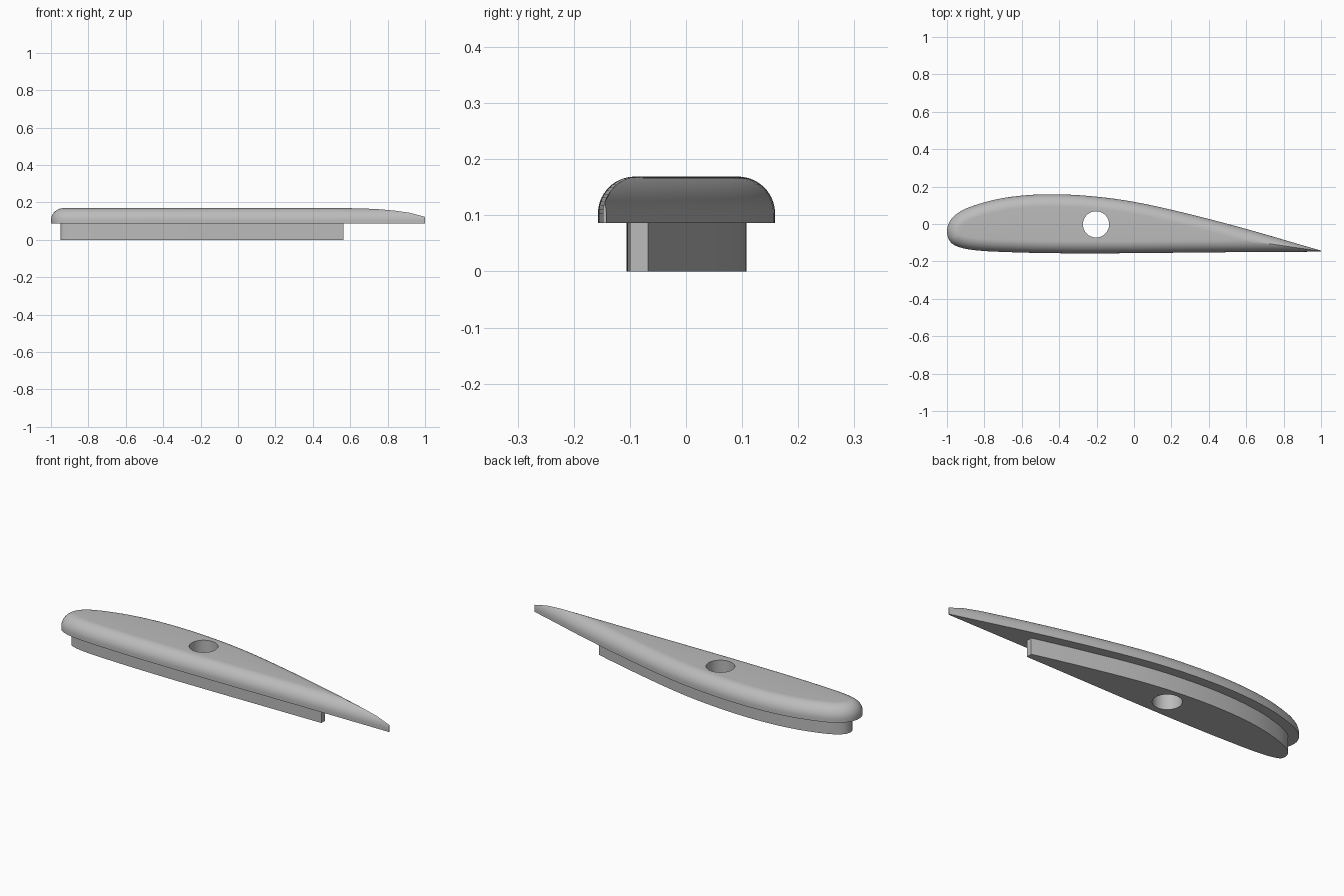
import bpy, bmesh, math
from mathutils import Vector

old = bpy.data.objects.get("Cube")
if old:
    bpy.data.objects.remove(old, do_unlink=True)

grey = bpy.data.materials.new("plain_grey")
grey.use_nodes = True
grey.diffuse_color = (0.5, 0.5, 0.5, 1)
grey.node_tree.nodes["Principled BSDF"].inputs["Base Color"].default_value = (0.5, 0.5, 0.5, 1)

# Wing-section heights, evenly spaced in s; x = 2*s*s - 1, nose at s = 0
LOWER = [-.148, -.15, -.153, -.156, -.157, -.155, -.15, -.143, -.128, -.098]
UPPER = [-.04, .022, .072, .11, .142, .158, .153, .122, .057, -.032, -.142]
KNOTS = LOWER + UPPER
KNOTS = [2 * KNOTS[0] - KNOTS[1]] + KNOTS + [2 * KNOTS[-1] - KNOTS[-2]]
SIDE = 48            # stations on each side of the nose
BASE = 0.0865        # height of the step between plug and cap
TOP = 0.169
FILLET = 0.066


def section(s):
    """Point on the wing outline; negative s is the flat side."""
    u = (s + 1) * 10
    k = min(int(u), 19)
    t = u - k
    a, b, c, d = KNOTS[k:k + 4]
    y = b + t * (c - a + t * (2 * a - 5 * b + 4 * c - d + t * (3 * (b - c) + d - a))) / 2
    return Vector((2 * s * s - 1, y))


def outline(end_x):
    """Outline points, inward directions and half widths up to end_x."""
    s_end = math.sqrt((end_x + 1) / 2)
    pts = [section(s_end * j / SIDE) for j in range(-SIDE, SIDE + 1)]
    last = len(pts) - 1
    rows = []
    for i, p in enumerate(pts):
        t = pts[min(i + 1, last)] - pts[max(i - 1, 0)]
        n = Vector((t.y, -t.x)).normalized()
        # Directions turn square to the chord towards the thin tail
        n.x *= min(1, max(0, 1 - p.x / 0.5))
        n.normalize()
        half = abs(p.y - pts[last - i].y) / 2 if p.x > 0.3 else 1
        rows.append((p, n, half))
    return rows


def build(name, end_x, rings):
    """Stack inset outlines (inset, height function) and close both ends."""
    bm = bmesh.new()
    rows = outline(end_x)
    loops = []
    for inset, height in rings:
        loop = []
        for p, n, half in rows:
            d = min(inset, half)
            q = p + n * d
            loop.append(bm.verts.new((q.x, q.y, height(d))))
        loops.append(loop)
    count = len(rows)
    for a, b in zip(loops, loops[1:]):
        for i in range(count):
            j = (i + 1) % count
            bm.faces.new((a[i], a[j], b[j], b[i]))
    # Caps are strips of faces that run across the section
    for loop in (loops[0], loops[-1]):
        for i in range(SIDE):
            quad = [loop[i], loop[i + 1], loop[-2 - i], loop[-1 - i]]
            bm.faces.new(list(dict.fromkeys(quad)))
    bmesh.ops.remove_doubles(bm, verts=bm.verts, dist=1e-5)
    bmesh.ops.recalc_face_normals(bm, faces=bm.faces)
    mesh = bpy.data.meshes.new(name)
    bm.to_mesh(mesh)
    bm.free()
    mesh.materials.append(grey)
    ob = bpy.data.objects.new(name, mesh)
    bpy.context.collection.objects.link(ob)
    return ob


def dome(d):
    return TOP - FILLET + math.sqrt(max(0, FILLET ** 2 - (FILLET - d) ** 2))


# Cap with a short upright rim and a rounded upper edge
STEPS = 14
cap_rings = [(0, lambda d: BASE)]
for k in range(STEPS + 1):
    cap_rings.append((FILLET * (1 - math.cos(math.pi / 2 * k / STEPS)), dome))
cap = build("rounded_cap", 1.0, cap_rings)

# Smaller plug beneath, cut off square before the tail
plug = build("lower_plug", 0.565, [(0.051, lambda d: 0), (0.051, lambda d: BASE)])

# Round hole through both parts
bpy.ops.mesh.primitive_cylinder_add(vertices=64, radius=0.07, depth=1, location=(-0.203, -0.002, 0.1))
cutter = bpy.context.object
cutter.name = "hole_cutter"
cutter.hide_render = True
cutter.data.materials.append(grey)

for ob in (cap, plug):
    mod = ob.modifiers.new("hole", "BOOLEAN")
    mod.operation = "DIFFERENCE"
    mod.solver = "EXACT"
    mod.object = cutter
    bpy.ops.object.select_all(action="DESELECT")
    ob.select_set(True)
    bpy.context.view_layer.objects.active = ob
    bpy.ops.object.modifier_apply(modifier=mod.name)
    bpy.ops.object.shade_smooth_by_angle(angle=math.radians(30))

bpy.data.objects.remove(cutter, do_unlink=True)
